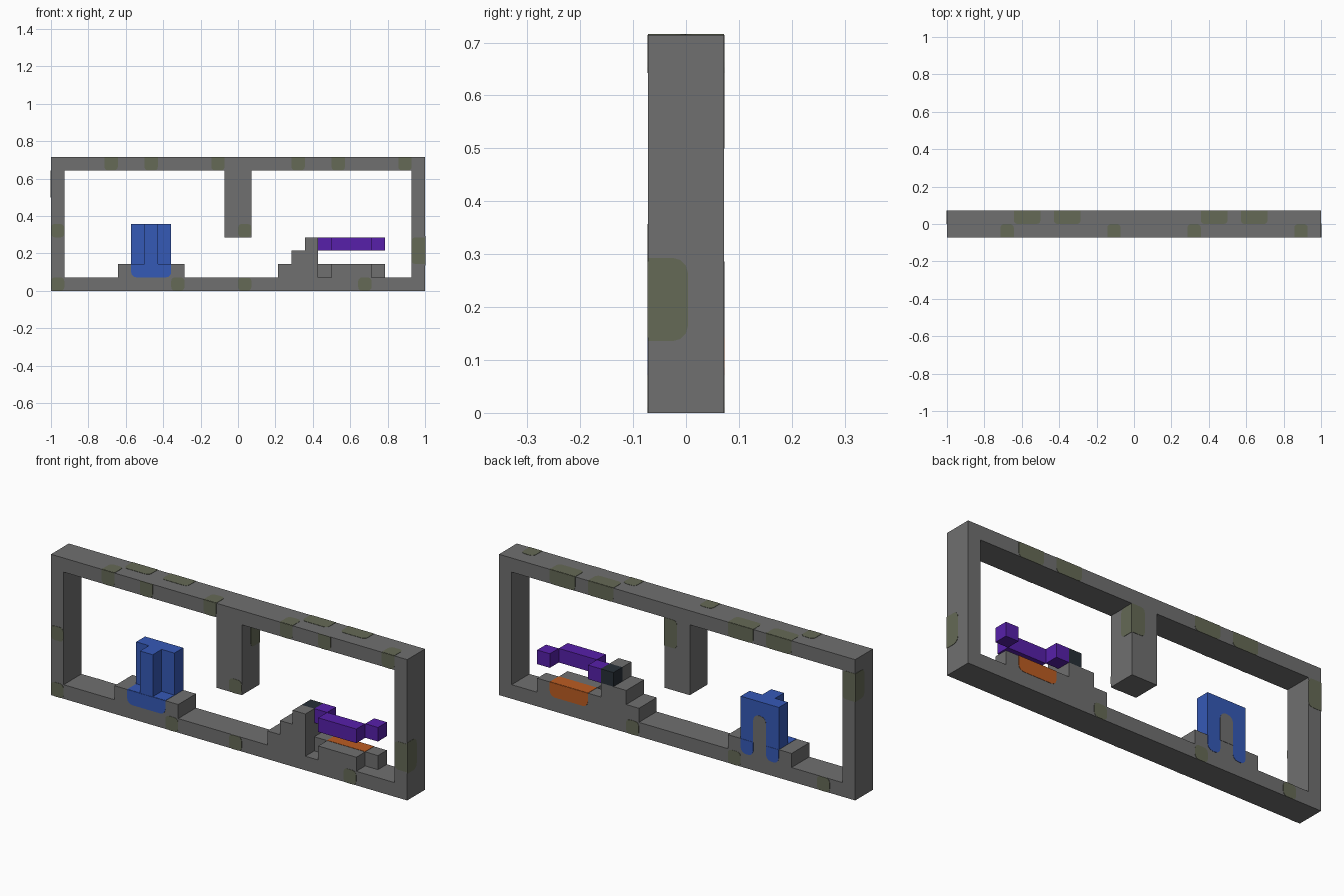
import bpy, bmesh, math
from mathutils import Vector

cube = bpy.data.objects.get("Cube")
if cube:
    bpy.data.objects.remove(cube, do_unlink=True)

U = 1 / 14      # one block
LIFT = 0.0015   # thickness of painted plates


def material(name, rgb):
    m = bpy.data.materials.new(name)
    m.use_nodes = True
    m.diffuse_color = (*rgb, 1)
    m.node_tree.nodes["Principled BSDF"].inputs["Base Color"].default_value = (*rgb, 1)
    return m


stone = material("stone grey", (0.16, 0.16, 0.16))
moss = material("moss olive", (0.13, 0.142, 0.093))
blue = material("blue", (0.036, 0.10, 0.47))
purple = material("purple", (0.095, 0.0144, 0.40))
orange = material("orange", (0.50, 0.107, 0.016))
dark = material("dark slate", (0.02, 0.028, 0.038))


def finish(bm, name, mat):
    bmesh.ops.recalc_face_normals(bm, faces=bm.faces)
    me = bpy.data.meshes.new(name)
    bm.to_mesh(me)
    bm.free()
    me.materials.append(mat)
    ob = bpy.data.objects.new(name, me)
    bpy.context.collection.objects.link(ob)
    return ob


def blocks(name, mat, boxes):
    """Boxes given in block units as (x0, x1, y0, y1, z0, z1)."""
    bm = bmesh.new()
    for x0, x1, y0, y1, z0, z1 in boxes:
        verts = bmesh.ops.create_cube(bm, size=U)["verts"]
        for v in verts:
            v.co.x = v.co.x * (x1 - x0) + (x0 + x1) / 2 * U
            v.co.y = v.co.y * (y1 - y0) + (y0 + y1) / 2 * U
            v.co.z = v.co.z * (z1 - z0) + (z0 + z1) / 2 * U
    return finish(bm, name, mat)


# How plate coordinates (a, b, height) map onto each kind of face
FACES = {
    "front": lambda a, b, h: (a, -h, b),
    "back": lambda a, b, h: (a, h, b),
    "top": lambda a, b, h: (a, b, h),
    "right": lambda a, b, h: (h, a, b),
    "left": lambda a, b, h: (-h, a, b),
}


def plates(name, mat, face, height, rects, corners="1111", r=0.28):
    """Thin plates; corners flags which of bl, br, tr, tl are rounded."""
    bm = bmesh.new()
    for a0, a1, b0, b1 in rects:
        points = []
        spots = ((a0, b0, 1, 1), (a1, b0, -1, 1), (a1, b1, -1, -1), (a0, b1, 1, -1))
        for i, (a, b, sa, sb) in enumerate(spots):
            if corners[i] == "0":
                points.append((a, b))
                continue
            for k in range(4):
                t = math.pi * (1 + i / 2 + k / 6)
                points.append((a + sa * r + r * math.cos(t), b + sb * r + r * math.sin(t)))
        low, high = ([bm.verts.new(Vector(FACES[face](a, b, height + d)) * U)
                      for a, b in points] for d in (-LIFT / U, LIFT / U))
        bm.faces.new(low)
        bm.faces.new(high)
        n = len(points)
        for i in range(n):
            j = (i + 1) % n
            bm.faces.new((low[i], low[j], high[j], high[i]))
    return finish(bm, name, mat)


# Frame with hanging pillar
blocks("frame", stone, [
    (-14, 14, -1, 1, 0, 1), (-14, 14, -1, 1, 9, 10),
    (-14, -13, -1, 1, 1, 9), (13, 14, -1, 1, 1, 9),
    (-1, 1, -1, 1, 4, 9)])

# Left pedestal and blue monument
blocks("pedestal", stone, [(-9, -4, -1, 1, 1, 2)])
blocks("monument", blue, [(-8, -5, 0, 1, 2, 5), (-7, -6, -1, 0, 2, 5)])
plates("monument_front_base", blue, "front", 1, [(-8, -5, 1, 2)], "1100", 0.4)
plates("monument_base_top", blue, "top", 2, [(-8, -5, -1, 0)], "0000")
plates("monument_back_legs", blue, "back", 1, [(-8, -7, 1, 2), (-6, -5, 1, 2)], "1100", 0.4)
plates("monument_arch", stone, "back", 1, [(-7, -6, 2, 4)], "0011", 0.42)

# Staircase, with a dark block set in its top rear corner
blocks("staircase", stone, [
    (3, 4, -1, 1, 1, 2), (4, 5, -1, 1, 1, 3),
    (5, 6, -1, 0, 1, 4), (5, 6, 0, 1, 1, 3)])
blocks("dark_block", dark, [(5, 6, 0, 1, 3, 4)])

# Floating bridge and the matching plinth beneath it
bridge = [(6, 7, 0, 1), (7, 10, -1, 0), (10, 11, 0, 1)]
blocks("bridge", purple, [(*b, 3, 4) for b in bridge])
blocks("plinth", stone, [(*b, 1, 2) for b in bridge] + [(7, 10, 0, 1, 1, 2)])
plates("plinth_top_panel", orange, "top", 2, [(7, 10, 0, 1)], "0000")
plates("plinth_back_panel", orange, "back", 1, [(7, 10, 1, 2)], "1100", 0.4)

# Moss patches
wide = [(-9, -7), (-6, -4), (5, 7), (8, 10)]
plates("moss_top_front", moss, "top", 1 * 10,
       [(x, x + 1, -1, 0) for x in (-10, -2, 4, 12)], "0011")
plates("moss_top_back", moss, "top", 10, [(a, b, 0, 1) for a, b in wide], "1100")
plates("moss_beam_back", moss, "back", 1, [(a, b, 9, 10) for a, b in wide], "1100")
plates("moss_beam_front", moss, "front", 1,
       [(x, x + 1, 9, 10) for x in (-10, -7, -2, 4, 7, 12)], "1100")
plates("moss_floor_front", moss, "front", 1,
       [(x, x + 1, 0, 1) for x in (-14, -5, 0, 9)])
plates("moss_posts_front", moss, "front", 1, [(-14, -13, 4, 5), (0, 1, 4, 5)])
plates("moss_right_post_front", moss, "front", 1, [(13, 14, 2, 4)], "1001")
plates("moss_right_post_side", moss, "right", 14, [(-1, 0.05, 1.9, 4.1)], "0110", 0.4)
plates("moss_left_post_back", moss, "back", 1, [(-14, -13, 7, 9)], "0110")
plates("moss_left_post_side", moss, "left", 14, [(0, 1, 7, 9)], "1001")
plates("moss_pillar_back", moss, "back", 1, [(0, 1, 7, 9)], "1001")
plates("moss_pillar_side", moss, "right", 1, [(0, 1, 7, 9)], "1001")
plates("moss_floor_back", moss, "back", 1,
       [(x, x + 1, 0, 1) for x in (-12, -5, 3)])
